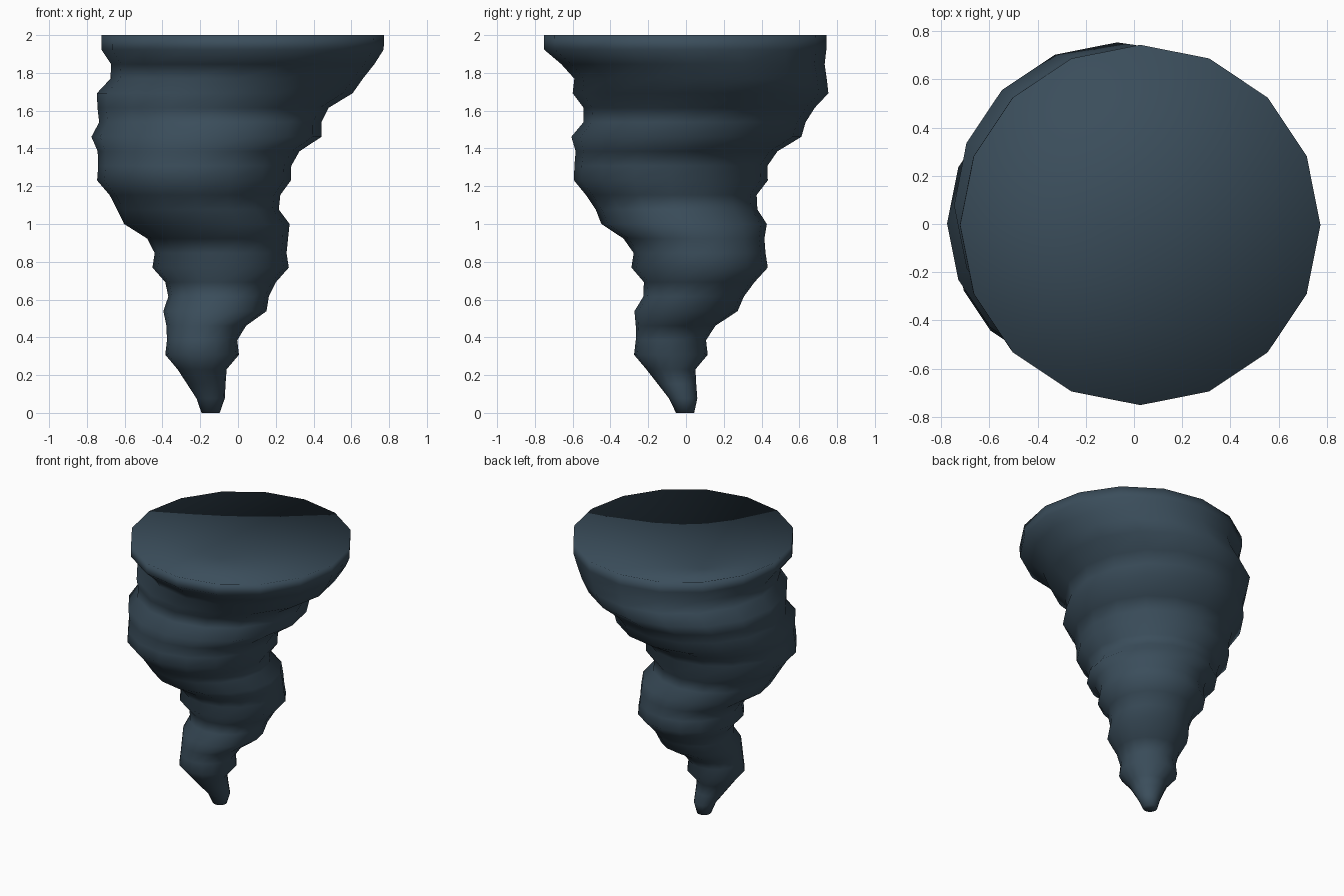
import bpy, bmesh, math

if "Cube" in bpy.data.objects:
    bpy.data.objects.remove(bpy.data.objects["Cube"])

SIDES = 16
HEIGHT = 2.0
EYE = (-.145, -.003, 1.80)   # lowest point of the dished crown, above the tip

# Funnel rings, evenly spaced from the ground up: centre x, centre y, radius
RINGS = [
    (-.145, -.005, .048), (-.145, -.015, .075), (-.168, -.048, .102),
    (-.190, -.080, .130), (-.190, -.080, .195), (-.190, -.080, .186),
    (-.168, -.055, .211), (-.122, .000, .273), (-.103, .040, .266),
    (-.092, .070, .293), (-.092, .072, .361), (-.092, .072, .349),
    (-.108, .042, .373), (-.165, -.010, .438), (-.212, -.050, .428),
    (-.228, -.078, .452), (-.233, -.080, .513), (-.229, -.080, .511),
    (-.209, -.050, .534), (-.167, .002, .609), (-.147, .045, .588),
    (-.132, .070, .612), (-.070, .077, .677), (-.007, .077, .668),
    (.025, .037, .697), (.024, -.004, .747), (.026, -.004, .748),
]

# Storm-grey material
grey = bpy.data.materials.new("storm_grey")
grey.diffuse_color = (.043, .075, .105, 1)
grey.use_nodes = True
grey.node_tree.nodes["Principled BSDF"].inputs["Base Color"].default_value = grey.diffuse_color

# Whirlwind funnel: stacked rings bridged by quads
bm = bmesh.new()
rings = []
for i, (cx, cy, r) in enumerate(RINGS):
    z = HEIGHT * i / (len(RINGS) - 1)
    rings.append([bm.verts.new((cx + r * math.cos(a), cy + r * math.sin(a), z))
                  for a in (2 * math.pi * k / SIDES for k in range(SIDES))])
for lower, upper in zip(rings, rings[1:]):
    for k in range(SIDES):
        n = (k + 1) % SIDES
        bm.faces.new((lower[k], lower[n], upper[n], upper[k]))

# Flat tip, and a crown dished down to an off-centre eye
bm.faces.new(rings[0][::-1])
eye = bm.verts.new(EYE)
for k in range(SIDES):
    bm.faces.new((rings[-1][k], rings[-1][(k + 1) % SIDES], eye))

# Shading is smooth everywhere, caps included
for f in bm.faces:
    f.smooth = True
mesh = bpy.data.meshes.new("whirlwind_funnel")
bm.to_mesh(mesh)
bm.free()
mesh.materials.append(grey)
funnel = bpy.data.objects.new("whirlwind_funnel", mesh)
bpy.context.collection.objects.link(funnel)
